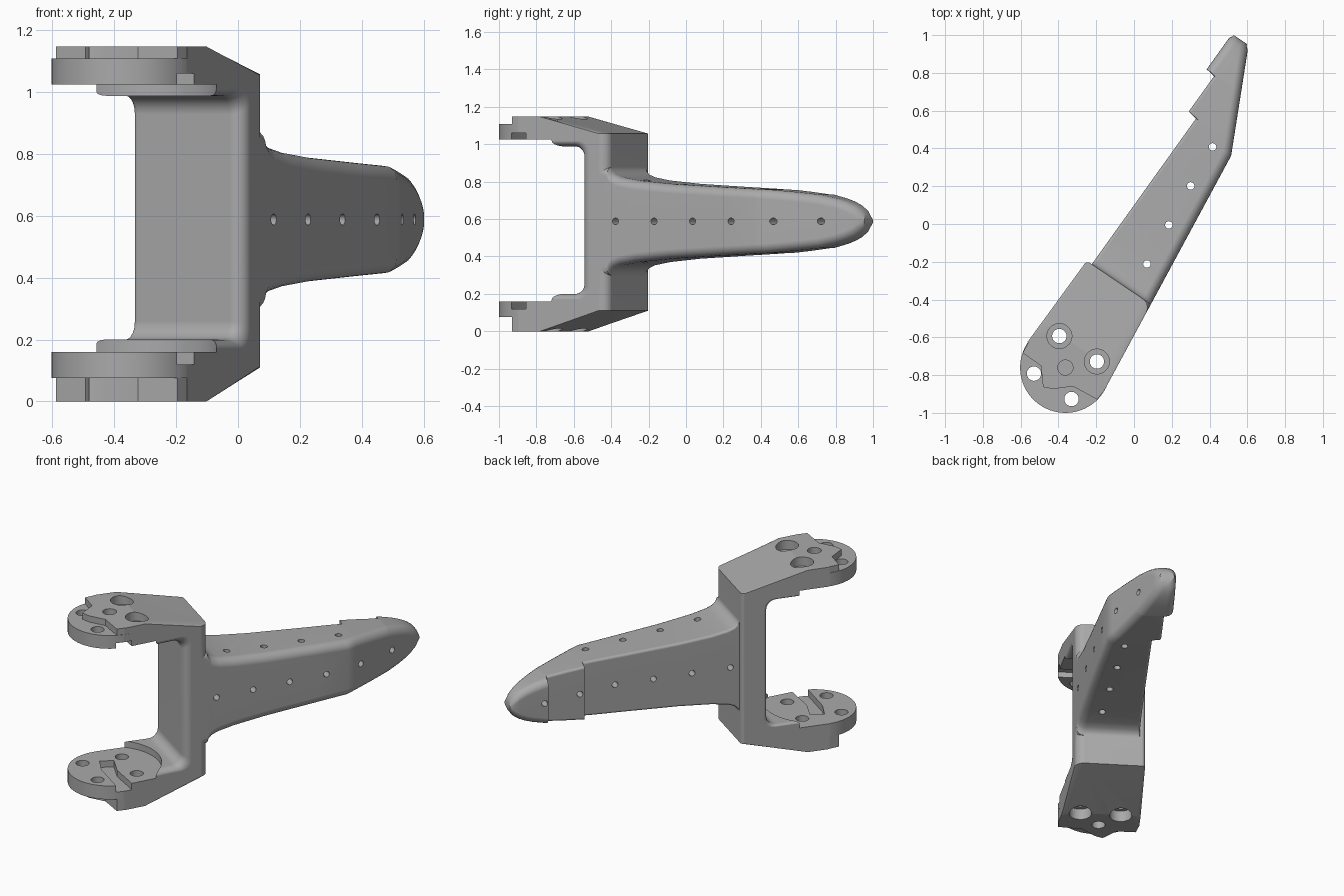
import bpy, bmesh, math
from mathutils import Matrix

cube = bpy.data.objects.get("Cube")
if cube:
    bpy.data.objects.remove(cube, do_unlink=True)

TOP, MID = 1.147, 0.588
RIM = 0.24          # radius of the round mounting ends


# Local frame: x runs from the mounting ends to the tip, y across the arm
def fork_back(x):
    return 0.242 - 0.035 * x


def arm_back(x, steps):
    return 0.205 - 0.026 * x + 0.053 * steps


def front_side(x):
    bend = 1.42
    return -0.24 + 0.1 * x if x < bend else -0.098 + 0.47 * (x - bend)


def finish(name, bm):
    bmesh.ops.recalc_face_normals(bm, faces=bm.faces)
    mesh = bpy.data.meshes.new(name)
    bm.to_mesh(mesh)
    bm.free()
    obj = bpy.data.objects.new(name, mesh)
    bpy.context.collection.objects.link(obj)
    return obj


def skin(name, loops):
    """Join equal rings of points into a closed solid."""
    bm = bmesh.new()
    rings = [[bm.verts.new(p) for p in loop] for loop in loops]
    for a, b in zip(rings, rings[1:]):
        for i in range(len(a)):
            j = (i + 1) % len(a)
            bm.faces.new((a[i], a[j], b[j], b[i]))
    bm.faces.new(rings[0][::-1])
    bm.faces.new(rings[-1])
    return finish(name, bm)


def prism(name, outline, low, high):
    return skin(name, [[(x, y, z) for x, y in outline] for z in (low, high)])


def rod(name, radius, x, y, low, high, sides=32):
    turn = [math.tau * (i + 0.5) / sides for i in range(sides)]
    ring = [(x + radius * math.cos(a), y + radius * math.sin(a)) for a in turn]
    return prism(name, ring, low, high)


def combine(target, tool, operation):
    tool.hide_render = True
    mod = target.modifiers.new("combine", 'BOOLEAN')
    mod.operation, mod.solver, mod.object = operation, 'EXACT', tool
    bpy.context.view_layer.objects.active = target
    bpy.ops.object.modifier_apply(modifier=mod.name)
    bpy.data.objects.remove(tool, do_unlink=True)


def fork_profile(push):
    """C-shaped side profile; push thins it towards its rounded edges."""
    web_in, web_out, r = 0.376 + push, 0.531 - push, 0.06
    high = 0.988 + 0.6 * push
    inner = [(0, high)]
    for i in range(6):
        a = math.radians(90 - 18 * i)
        inner.append((web_in - r + r * math.cos(a), high - r + r * math.sin(a)))
    inner += [(x, 2 * MID + 0.012 - z) for x, z in reversed(inner)]
    outer = [(0, 0), (0.13, 0), (web_out, 0.11), (web_out, 1.057), (0.13, TOP), (0, TOP)]
    return outer + inner


def make_fork():
    loops, steps = [], 5
    for side, sign, r in ((front_side, 1, 0.05), (fork_back, -1, 0.02)):
        rounded = []
        for k in range(steps + 1):
            a = math.pi / 2 * k / steps
            inset = sign * r * (1 - math.cos(a))
            rounded.append([(x, side(x) + inset, z)
                            for x, z in fork_profile(r * (1 - math.sin(a)))])
        loops += rounded[::sign]
    return skin("bracket", loops)


def make_arm():
    # Stations: position, half height, number of raised steps on the back
    stations = [(0.48, 0.3, 0), (0.531, 0.29, 0), (0.54, 0.268, 0), (0.56, 0.25, 0),
                (0.6, 0.235, 0), (0.7, 0.218, 0), (0.9, 0.2, 0), (1.2, 0.184, 0),
                (1.42, 0.173, 0), (1.479, 0.169, 0), (1.488, 0.168, 1), (1.6, 0.157, 1),
                (1.718, 0.143, 1), (1.727, 0.142, 2), (1.81, 0.122, 2), (1.86, 0.105, 2),
                (1.9, 0.086, 2), (1.93, 0.064, 2), (1.948, 0.04, 2), (1.957, 0.014, 2)]
    loops = []
    for x, half, steps in stations:
        y0, y1 = front_side(x), arm_back(x, steps)
        round_front = min(0.05, half * 0.9)
        round_back = min(0.045 if steps == 2 else 0.015, half * 0.9)
        if x > 1.94:
            y0, y1 = y0 + 0.01, y1 - 0.01
        corners = [(y1, half, -1, -1, round_back, 0), (y0, half, 1, -1, round_front, 90),
                   (y0, -half, 1, 1, round_front, 180), (y1, -half, -1, 1, round_back, 270)]
        loop = []
        for y, z, in_y, in_z, r, start in corners:
            for i in range(6):
                a = math.radians(start + 18 * i)
                loop.append((x, y + r * (in_y + math.cos(a)), MID + z + r * (in_z + math.sin(a))))
        loops.append(loop)
    return skin("arm", loops)


body = make_fork()

# Round clearance between the inner pads
combine(body, rod("clearance", 0.297, 0, 0, 0.16, 1.025, 64), 'DIFFERENCE')

# Mounting discs with raised, notched outer bosses
for low, high in ((0.075, 0.16), (1.025, 1.108)):
    combine(body, rod("disc", RIM, 0, 0, low, high, 64), 'UNION')
horn = [(-0.063, 0.23), (-0.065, 0.113), (-0.152, 0.04), (-0.13, -0.01),
        (-0.06, -0.089), (-0.046, -0.234), (0.002, -0.237), (0.05, -0.2),
        (0.05, 0.2), (0.002, 0.238)]
for low, high in ((0, 0.1), (1.08, TOP)):
    combine(body, prism("boss", horn, low, high), 'UNION')

combine(body, make_arm(), 'UNION')

# Angled slots in the inner disc faces
slot = [(-0.05, -0.3), (0.05, -0.3), (0.03, -0.04), (0.06, 0.09), (-0.02, 0.11), (-0.05, 0)]
for low, high in ((0.12, 0.19), (0.99, 1.06)):
    combine(body, prism("slot", slot, low, high), 'DIFFERENCE')

# Screw holes, counterbores and blind centre holes
d = 0.12
for x in (-d, d):
    for y in (-d, d):
        combine(body, rod("screw_hole", 0.038, x, y, -1, 2), 'DIFFERENCE')
for low, high in ((-0.1, 0.07), (1.09, 1.3)):
    for y in (-d, d):
        combine(body, rod("counterbore", 0.066, d, y, low, high), 'DIFFERENCE')
    combine(body, rod("centre_hole", 0.04, 0, 0, low, high), 'DIFFERENCE')

# Small holes down through the arm
for i in range(4):
    x = 0.696 + 0.236 * i
    combine(body, rod("arm_hole", 0.02, x, -0.05 + 0.02 * i, -1, 2, 16), 'DIFFERENCE')

# Small holes across the arm
for i in range(6):
    hole = rod("cross_hole", 0.018, 0, 0, -1, 1, 16)
    hole.data.transform(Matrix.Translation((0.585 + 0.233 * i, 0, MID))
                        @ Matrix.Rotation(math.pi / 2, 4, 'X'))
    combine(body, hole, 'DIFFERENCE')

# Single grey finish
grey = bpy.data.materials.new("grey_plastic")
grey.use_nodes = True
colour = (0.4, 0.4, 0.4, 1)
grey.diffuse_color = colour
grey.node_tree.nodes["Principled BSDF"].inputs["Base Color"].default_value = colour
body.data.materials.clear()
body.data.materials.append(grey)

# Turn the bracket to its resting direction
body.data.transform(Matrix.Translation((-0.363, -0.76, 0))
                    @ Matrix.Rotation(math.radians(55.9), 4, 'Z'))
bpy.ops.object.select_all(action='DESELECT')
body.select_set(True)
bpy.context.view_layer.objects.active = body
bpy.ops.object.shade_smooth_by_angle(angle=math.radians(30))
body.modifiers.new("even_shading", 'WEIGHTED_NORMAL').keep_sharp = True
